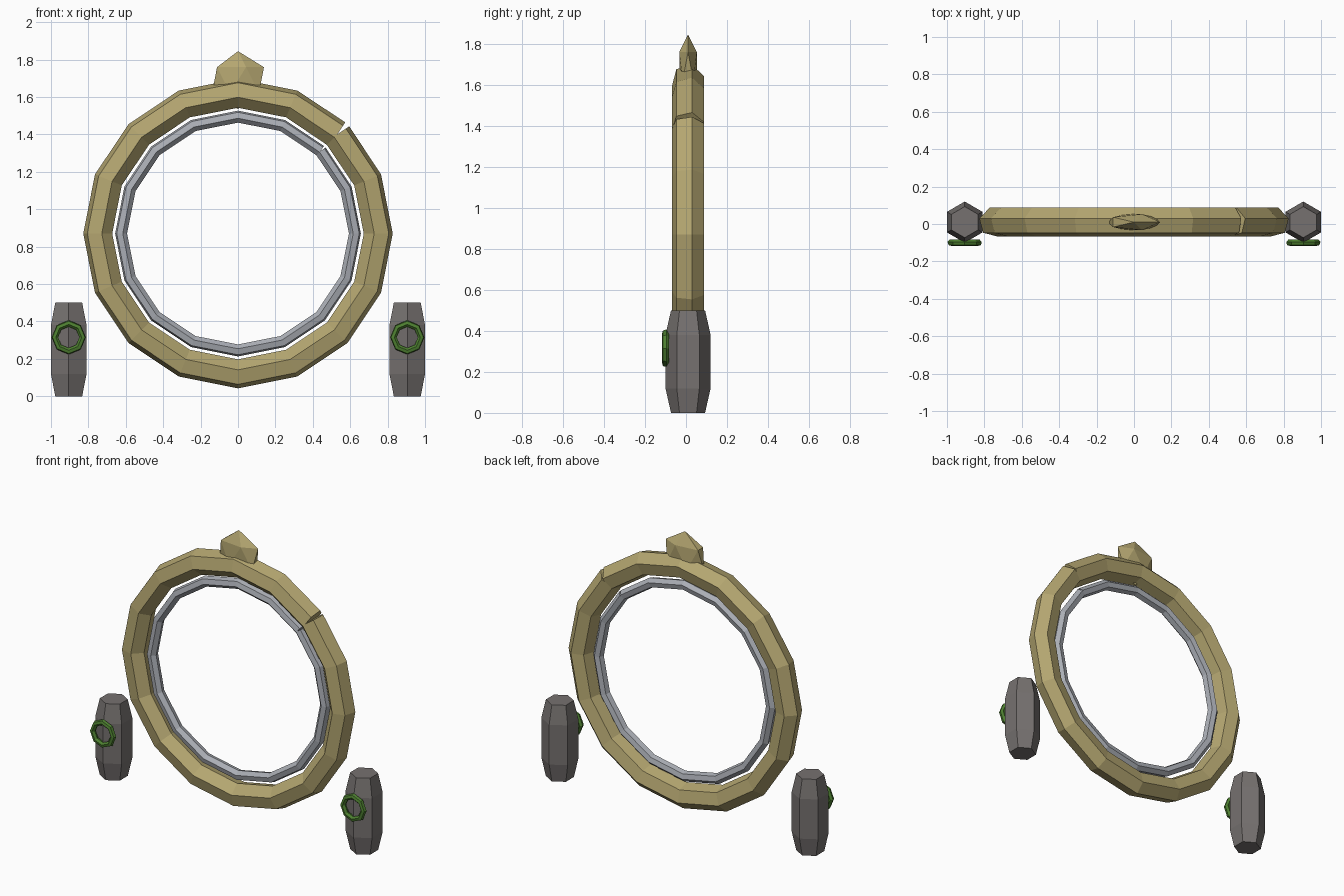
import bpy, bmesh
from math import sin, cos, pi, radians
from mathutils import Vector

cube = bpy.data.objects.get("Cube")
if cube:
    bpy.data.objects.remove(cube, do_unlink=True)

MID_Y = 0.01       # common depth of the gate
GATE_Z = 0.87      # height of the ring centre
POST_X = 0.905


def material(name, rgb):
    m = bpy.data.materials.new(name)
    m.use_nodes = True
    color = (*rgb, 1.0)
    m.diffuse_color = color
    m.node_tree.nodes["Principled BSDF"].inputs["Base Color"].default_value = color
    return m


gold = material("old_gold", (0.46, 0.385, 0.165))
silver = material("pale_steel", (0.41, 0.43, 0.47))
stone = material("grey_stone", (0.18, 0.165, 0.16))
green = material("leaf_green", (0.075, 0.215, 0.03))


def finish(name, bm, mat):
    bmesh.ops.recalc_face_normals(bm, faces=bm.faces[:])
    mesh = bpy.data.meshes.new(name)
    bm.to_mesh(mesh)
    bm.free()
    mesh.materials.append(mat)
    obj = bpy.data.objects.new(name, mesh)
    bpy.context.collection.objects.link(obj)
    return obj


def loft(bm, rings, closed):
    """Skin rings of points; cap the ends unless the loft is closed."""
    rows = [[bm.verts.new(p) for p in ring] for ring in rings]
    n = len(rows[0])
    following = rows[1:] + (rows[:1] if closed else [])
    for a, b in zip(rows, following):
        for i in range(n):
            j = (i + 1) % n
            bm.faces.new((a[i], a[j], b[j], b[i]))
    if not closed:
        bm.faces.new(rows[0])
        bm.faces.new(rows[-1])


def hoop(name, center, major, minor, segments, mat, seam=None, sides=6, twist=radians(14.5)):
    """Upright hoop of hexagonal section; a seam leaves square-cut ends."""
    center = Vector(center)
    split = seam is not None
    half = pi / segments
    rings = []
    for k in range(segments + split):
        a = (seam or 0) + 2 * half * k
        # Cut ends lie square to their own segment, opening a wedge outside
        tilt = a
        if split and k == 0:
            tilt += half
        elif split and k == segments:
            tilt -= half
        spine = center + Vector((cos(a), 0, sin(a))) * major
        out = Vector((cos(tilt), 0, sin(tilt)))
        ring = []
        for i in range(sides):
            t = twist + 2 * pi * i / sides
            ring.append(spine + (out * cos(t) + Vector((0, sin(t), 0))) * minor)
        rings.append(ring)
    bm = bmesh.new()
    loft(bm, rings, not split)
    return finish(name, bm, mat)


# Main ring and the thin lining inside it, both split at the upper left
gate_center = (0, MID_Y, GATE_Z)
hoop("outer_ring", gate_center, 0.75, 0.08, 16, gold, seam=pi / 4)
hoop("inner_ring", gate_center, 0.625, 0.033, 16, silver, seam=pi / 4)

# Faceted crest on top of the ring
bm = bmesh.new()
bmesh.ops.create_icosphere(bm, subdivisions=1, radius=1)
bmesh.ops.scale(bm, vec=(0.155, 0.05, 0.155), verts=bm.verts)
bmesh.ops.translate(bm, vec=(0, MID_Y, 1.69), verts=bm.verts)
finish("crest", bm, gold)

# Hexagonal posts with tapered ends, each carrying a small hoop in front
post_profile = [(0.083, 0), (0.11, 0.12), (0.11, 0.38), (0.083, 0.5)]
for side, x in (("left", POST_X), ("right", -POST_X)):
    bm = bmesh.new()
    angles = [pi / 2 + i * pi / 3 for i in range(6)]
    loft(bm, [[(x + r * cos(a), MID_Y + r * sin(a), z) for a in angles]
              for r, z in post_profile], False)
    finish(side + "_post", bm, stone)
    hoop(side + "_post_hoop", (x, -0.1, 0.315), 0.074, 0.018, 8, green)
